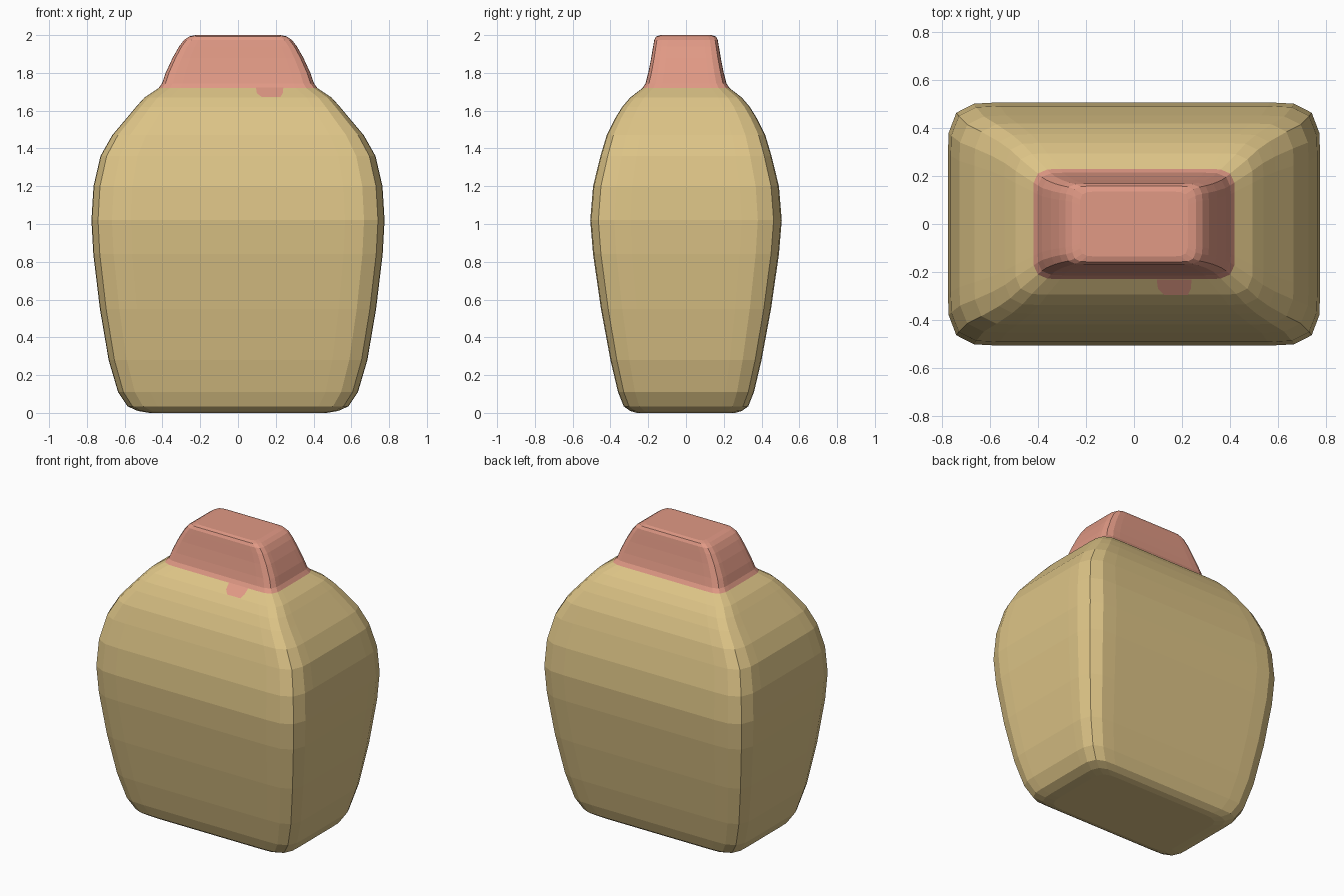
import bpy
import bmesh
from mathutils import Vector

if "Cube" in bpy.data.objects:
    bpy.data.objects.remove(bpy.data.objects["Cube"])


def material(name, rgb):
    m = bpy.data.materials.new(name)
    m.diffuse_color = (*rgb, 1)
    m.use_nodes = True
    m.node_tree.nodes["Principled BSDF"].inputs["Base Color"].default_value = m.diffuse_color
    return m


tan = material("tan", (0.72, 0.55, 0.24))
coral = material("coral", (0.75, 0.32, 0.235))

# One softened corner of the cross-section, as fractions of the half sizes
CORNER = [(1.0, 0.58), (0.996, 0.75), (0.955, 0.915), (0.86, 0.99), (0.73, 1.0)]


def ring(hx, hy):
    pts = []
    for sx, sy in ((1, 1), (-1, 1), (-1, -1), (1, -1)):
        quarter = CORNER if sx * sy > 0 else CORNER[::-1]
        pts += [(sx * a * hx, sy * b * hy) for a, b in quarter]
    return pts


def add_object(name, bm, mat):
    bmesh.ops.recalc_face_normals(bm, faces=bm.faces)
    mesh = bpy.data.meshes.new(name)
    bm.to_mesh(mesh)
    bm.free()
    mesh.materials.append(mat)
    ob = bpy.data.objects.new(name, mesh)
    bpy.context.collection.objects.link(ob)
    return ob


def loft(name, profile, mat):
    bm = bmesh.new()
    loops = [[bm.verts.new((x, y, z)) for x, y in ring(hx, hy)]
             for z, hx, hy in profile]
    for lo, hi in zip(loops, loops[1:]):
        n = len(lo)
        for i in range(n):
            j = (i + 1) % n
            bm.faces.new((lo[i], lo[j], hi[j], hi[i]))
    bm.faces.new(loops[0][::-1])
    bm.faces.new(loops[-1])
    return add_object(name, bm, mat)


# Body: height, half width, half depth
loft("body", [
    (0.0, 0.47, 0.26), (0.01, 0.53, 0.295), (0.035, 0.585, 0.33),
    (0.11, 0.635, 0.36), (0.28, 0.685, 0.40), (0.55, 0.731, 0.45),
    (0.84, 0.766, 0.492), (1.02, 0.776, 0.507), (1.20, 0.765, 0.492),
    (1.36, 0.728, 0.453), (1.47, 0.666, 0.42), (1.56, 0.59, 0.375),
    (1.62, 0.54, 0.338), (1.67, 0.495, 0.295), (1.72, 0.42, 0.23)], tan)

# Cap
loft("cap", [
    (1.72, 0.42, 0.23), (1.745, 0.402, 0.214), (1.80, 0.383, 0.2),
    (1.88, 0.346, 0.184), (1.94, 0.312, 0.174), (1.975, 0.285, 0.168),
    (1.993, 0.258, 0.158), (2.0, 0.225, 0.135)], coral)

# Small coral patch lying on the front of the shoulder
slope = (0.295 - 0.23) / 0.05
normal = Vector((0, -1, slope)).normalized()
bm = bmesh.new()
outline = [(0.095, 1.72), (0.10, 1.69), (0.125, 1.671), (0.225, 1.671),
           (0.237, 1.69), (0.24, 1.72)]
verts = [bm.verts.new(Vector((x, -0.23 - (1.72 - z) * slope, z)) + normal * 0.003)
         for x, z in outline]
bm.faces.new(verts)
bm.normal_update()
patch = add_object("shoulder_patch", bm, coral)
if patch.data.polygons[0].normal.dot(normal) < 0:
    patch.data.flip_normals()
